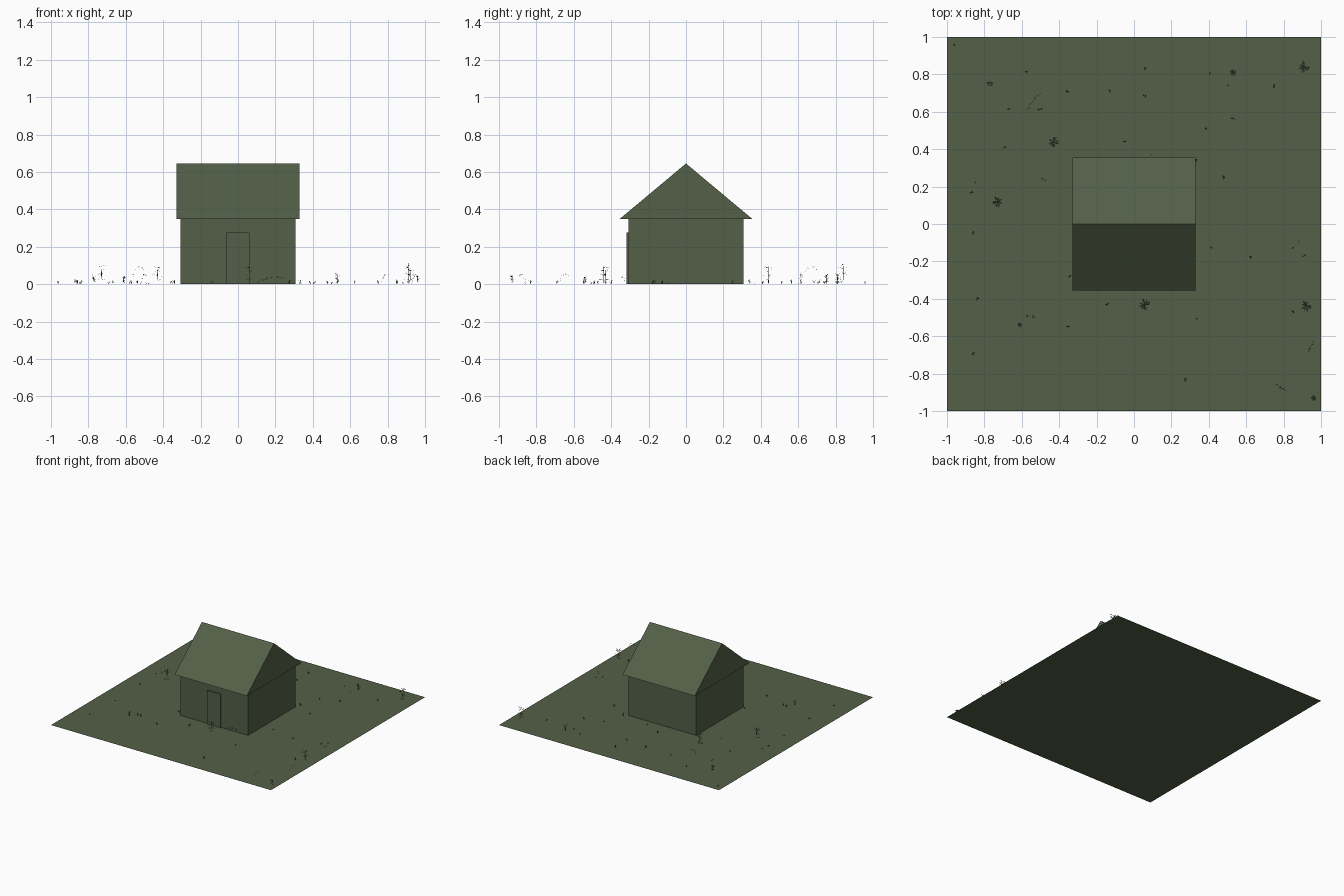
import bpy, bmesh, random
from math import pi, sin, cos
from mathutils import Vector

random.seed(4)
cube = bpy.data.objects.get("Cube")
if cube:
    bpy.data.objects.remove(cube, do_unlink=True)

green = bpy.data.materials.new("moss_green")
green.use_nodes = True
COLOUR = (0.087, 0.117, 0.065, 1)
green.diffuse_color = COLOUR
green.node_tree.nodes["Principled BSDF"].inputs["Base Color"].default_value = COLOUR


def add_object(name, bm):
    mesh = bpy.data.meshes.new(name)
    bm.to_mesh(mesh)
    bm.free()
    mesh.materials.append(green)
    obj = bpy.data.objects.new(name, mesh)
    bpy.context.collection.objects.link(obj)
    return obj


def box(name, low, high):
    bm = bmesh.new()
    bmesh.ops.create_cube(bm, size=1)
    low, high = Vector(low), Vector(high)
    for v in bm.verts:
        v.co = (low + high) / 2 + v.co * (high - low)
    return add_object(name, bm)


# Flat ground sheet
bm = bmesh.new()
bmesh.ops.create_grid(bm, x_segments=1, y_segments=1, size=1)
add_object("ground", bm)

# House body and door panel
box("walls", (-0.307, -0.307, 0), (0.307, 0.307, 0.35))
box("door", (-0.062, -0.317, 0), (0.062, -0.307, 0.275))

# Gable roof: a triangle profile extruded along x
bm = bmesh.new()
profile = [(-0.355, 0.348), (0.355, 0.348), (0, 0.645)]
gable = bm.faces.new([bm.verts.new((-0.328, y, z)) for y, z in profile])
extruded = bmesh.ops.extrude_face_region(bm, geom=[gable])["geom"]
bmesh.ops.translate(bm, vec=(0.656, 0, 0),
                    verts=[g for g in extruded if isinstance(g, bmesh.types.BMVert)])
bmesh.ops.recalc_face_normals(bm, faces=bm.faces)
add_object("roof", bm)


# Plants are made of thin tapering blades
def blade(bm, start, direction, width):
    start, direction = Vector(start), Vector(direction)
    side = direction.cross(Vector((0, 0, 1)))
    if side.length < 1e-5:
        side = Vector((1, 0, 0))
    side = side.normalized() * width / 2
    mid = start + direction * 0.5
    bm.faces.new([bm.verts.new(p) for p in
                  (start, mid + side, start + direction, mid - side)])


def sprout(bm, x, y, h):
    for i in range(3):
        a = random.uniform(0, 2 * pi)
        r = h * random.uniform(0.2, 0.45)
        blade(bm, (x, y, 0), (r * cos(a), r * sin(a), h * random.uniform(0.6, 1)), 0.004)


def leafy(bm, x, y, h):
    for turn in (0, pi / 2):
        blade(bm, (x, y, 0), (0.003 * cos(turn), 0.003 * sin(turn), h), 0.004)
    for level in (0.2, 0.45, 0.7, 0.85):
        for i in range(4):
            a = i * pi / 2 + random.uniform(-0.6, 0.6)
            r = random.uniform(0.25, 0.36) * min(h, 0.1)
            blade(bm, (x, y, h * level),
                  (r * cos(a), r * sin(a), random.uniform(-0.004, 0.012)), 0.007)


def arching(bm, start, end, height):
    start, end = Vector(start), Vector(end)
    steps = 12
    for i in range(steps):
        t = i / steps
        p = start.lerp(end, t)
        p.z += height * sin(pi * t * 0.75)
        a = random.uniform(0, 2 * pi)
        blade(bm, p, (0.009 * cos(a), 0.009 * sin(a), 0.006), 0.004)


# Tall leafy weeds
bm = bmesh.new()
for x, y, h in [(-0.73, 0.12, 0.11), (0.91, 0.84, 0.12), (-0.43, 0.44, 0.1),
                (0.06, -0.43, 0.1), (0.96, -0.93, 0.05), (0.53, 0.81, 0.06),
                (-0.77, 0.75, 0.05), (0.92, -0.44, 0.1), (-0.61, -0.54, 0.04)]:
    leafy(bm, x, y, h)
add_object("leafy_weeds", bm)

# Arching stems, one of them lying along the front wall
bm = bmesh.new()
arching(bm, (-0.58, 0.6, 0), (-0.5, 0.71, 0), 0.09)
arching(bm, (-0.52, 0.61, 0), (-0.49, 0.62, 0), 0.05)
arching(bm, (0.76, -0.86, 0), (0.81, -0.89, 0), 0.05)
arching(bm, (0.93, -0.68, 0), (0.96, -0.63, 0), 0.05)
arching(bm, (0.11, -0.33, 0.01), (0.25, -0.345, 0.01), 0.025)
add_object("arching_stems", bm)

# Small grass sprouts
bm = bmesh.new()
for x, y in [(0.62, -0.18), (0.85, -0.47), (0.91, -0.17), (0.06, 0.83),
             (-0.87, 0.17), (-0.84, -0.4), (-0.86, -0.69), (0.75, 0.74),
             (0.48, 0.25), (-0.05, 0.44), (-0.13, 0.71), (-0.14, -0.43),
             (-0.35, -0.55), (-0.34, -0.28), (0.33, 0.34)]:
    sprout(bm, x, y, 0.03)
for i in range(25):
    x, y = random.uniform(-0.97, 0.97), random.uniform(-0.97, 0.97)
    if max(abs(x), abs(y)) > 0.36:
        sprout(bm, x, y, random.uniform(0.01, 0.03))
add_object("grass_sprouts", bm)
